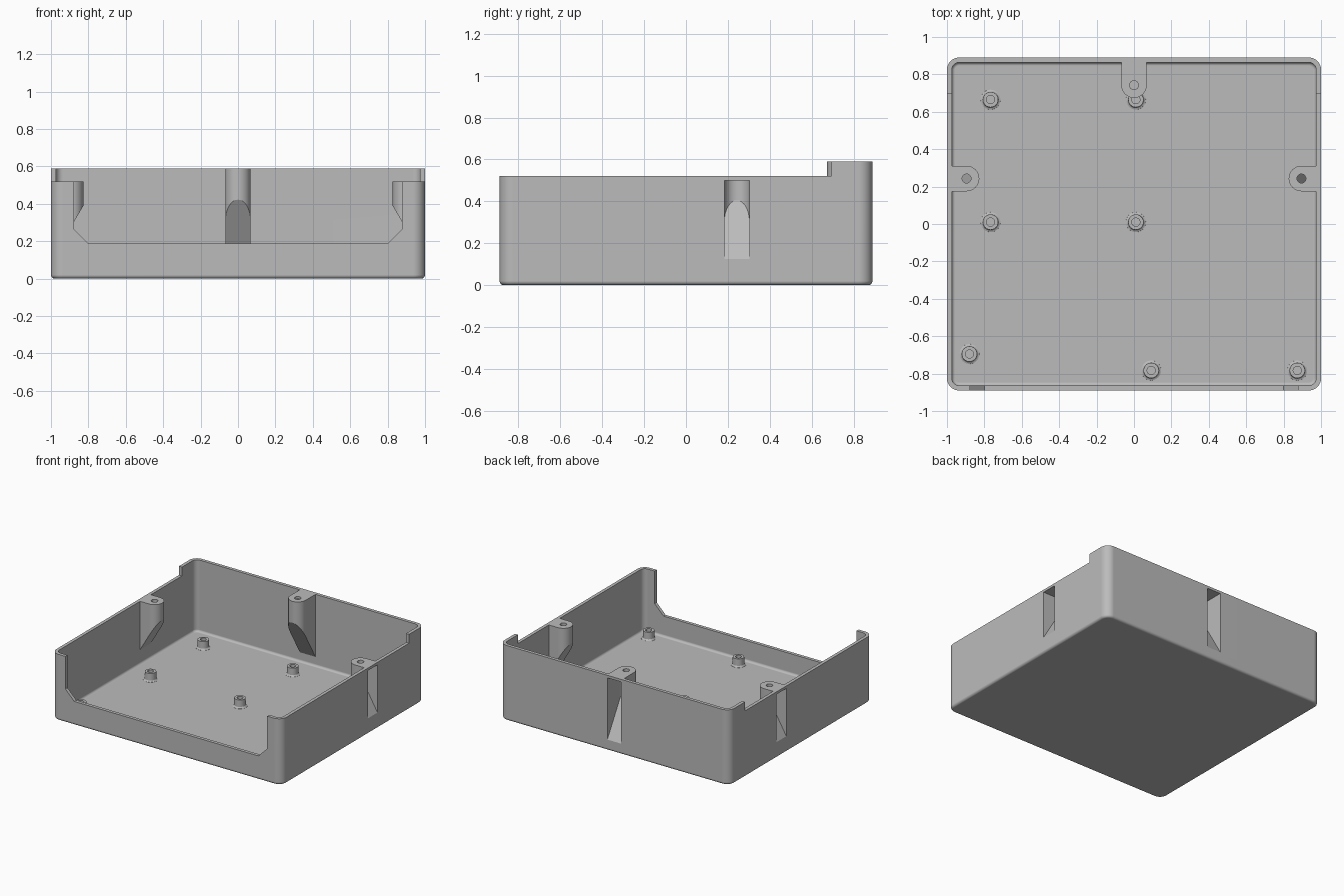
import bpy, bmesh, math
from mathutils import Vector

if "Cube" in bpy.data.objects:
    bpy.data.objects.remove(bpy.data.objects["Cube"])

grey = bpy.data.materials.new("plain_grey")
grey.use_nodes = True
grey.diffuse_color = (0.5, 0.5, 0.5, 1)
grey.node_tree.nodes["Principled BSDF"].inputs["Base Color"].default_value = (0.5, 0.5, 0.5, 1)

HALF_X, HALF_Y, WALL = 1.0, 0.89, 0.026
LOW_RIM, HIGH_RIM, TALL = 0.52, 0.59, 0.75


def finish(name, bm):
    bmesh.ops.recalc_face_normals(bm, faces=bm.faces)
    mesh = bpy.data.meshes.new(name)
    bm.to_mesh(mesh)
    bm.free()
    mesh.materials.append(grey)
    obj = bpy.data.objects.new(name, mesh)
    bpy.context.collection.objects.link(obj)
    return obj


def activate(obj):
    bpy.ops.object.select_all(action='DESELECT')
    obj.select_set(True)
    bpy.context.view_layer.objects.active = obj


def loft(rings):
    """Closed solid through equal-length rings of points."""
    bm = bmesh.new()
    loops = [[bm.verts.new(p) for p in ring] for ring in rings]
    n = len(loops[0])
    for a, b in zip(loops, loops[1:]):
        for i in range(n):
            j = (i + 1) % n
            bm.faces.new((a[i], a[j], b[j], b[i]))
    bm.faces.new(loops[0])
    bm.faces.new(loops[-1])
    return bm


def prism(outline, z0, z1):
    return loft([[(x, y, z) for x, y in outline] for z in (z0, z1)])


def rounded_rect(hx, hy, r, z, steps=8):
    pts = []
    for q, (sx, sy) in enumerate(((1, 1), (-1, 1), (-1, -1), (1, -1))):
        for k in range(steps + 1):
            a = (q + k / steps) * math.pi / 2
            pts.append((sx * (hx - r) + r * math.cos(a), sy * (hy - r) + r * math.sin(a), z))
    return pts


def tray_solid(inset, floor, edge):
    """Rounded block whose bottom edge is filleted."""
    rings = []
    for k in range(7):
        a = k / 6 * math.pi / 2
        d = inset + edge * (1 - math.sin(a))
        rings.append(rounded_rect(HALF_X - d, HALF_Y - d, 0.065 - d, floor + edge * (1 - math.cos(a))))
    rings.append(rounded_rect(HALF_X - inset, HALF_Y - inset, 0.065 - inset, TALL))
    return loft(rings)


def combine(body, bm, operation):
    tool = finish("cutter", bm)
    tool.hide_render = True
    mod = body.modifiers.new("combine", 'BOOLEAN')
    mod.object, mod.operation, mod.solver = tool, operation, 'EXACT'
    activate(body)
    bpy.ops.object.modifier_apply(modifier=mod.name)
    bpy.data.objects.remove(tool)


def circle(x, y, r, n=24):
    return [(x + r * math.cos(2 * math.pi * i / n), y + r * math.sin(2 * math.pi * i / n)) for i in range(n)]


def pillar(wall, inward, depth, radius, start, top, foot):
    """Round-nosed pillar growing inward from a wall, its foot cut by a slope."""
    inward = Vector(inward)
    side = Vector((-inward.y, inward.x))
    outline = [Vector(wall) + inward * start + side * -radius]
    for k in range(17):
        a = (k / 16 - 0.5) * math.pi
        outline.append(Vector(wall) + inward * (depth + radius * math.cos(a)) + side * radius * math.sin(a))
    outline.append(Vector(wall) + inward * start + side * radius)
    bm = prism([tuple(p) for p in outline], -0.3, top)
    bmesh.ops.recalc_face_normals(bm, faces=bm.faces)
    normal = Vector((inward.x * 1.7, inward.y * 1.7, -1))
    cut = bmesh.ops.bisect_plane(bm, geom=bm.verts[:] + bm.edges[:] + bm.faces[:],
                                 plane_co=(wall[0], wall[1], foot), plane_no=normal, clear_outer=True)
    edges = [e for e in cut["geom_cut"] if isinstance(e, bmesh.types.BMEdge)]
    bmesh.ops.holes_fill(bm, edges=edges, sides=0)
    return bm


# Tray shell
tray = finish("tray_shell", tray_solid(0, 0, 0.02))
combine(tray, tray_solid(WALL, WALL, 0.018), 'DIFFERENCE')

# Screw bosses: wall point, inward direction, axis depth, rim height, foot height
bosses = [((HALF_X, 0.243), (-1, 0), 0.105, LOW_RIM, 0.095),
          ((-HALF_X, 0.243), (1, 0), 0.105, LOW_RIM, 0.095),
          ((0, HALF_Y), (0, -1), 0.148, HIGH_RIM, 0.055)]
for wall, inward, depth, rim, foot in bosses:
    combine(tray, pillar(wall, inward, depth, 0.068, 0.012, TALL - 0.05, foot), 'UNION')

# Rim: low along front and sides, high at the back
low_outline = [(-2, -2), (2, -2), (2, 0.695), (0.3, 0.695), (0.3, 0.6),
               (-0.3, 0.6), (-0.3, 0.695), (-2, 0.695)]
combine(tray, prism(low_outline, LOW_RIM, 1), 'DIFFERENCE')
combine(tray, prism([(-2, -2), (2, -2), (2, 2), (-2, 2)], HIGH_RIM, 1), 'DIFFERENCE')

# Screw channels open to the outside, with a hole through each boss top
for wall, inward, depth, rim, foot in bosses:
    combine(tray, pillar(wall, inward, depth, 0.06, -0.05, rim - 0.02, foot + 0.03), 'DIFFERENCE')
    x, y = (w + d * depth for w, d in zip(wall, inward))
    combine(tray, prism(circle(x, y, 0.024), rim - 0.06, 1), 'DIFFERENCE')

# Front opening with chamfered lower corners
opening = [(-0.8, 0.187), (0.8, 0.187), (0.877, 0.264), (0.877, 1), (-0.877, 1), (-0.877, 0.264)]
combine(tray, loft([[(x, y, z) for x, z in opening] for y in (-1.2, -0.8)]), 'DIFFERENCE')


def smooth(obj):
    activate(obj)
    bpy.ops.object.shade_smooth_by_angle(angle=math.radians(30))
    mod = obj.modifiers.new("flat_normals", 'WEIGHTED_NORMAL')
    mod.keep_sharp = True


smooth(tray)

# Standoff posts with a flared foot and a blind hole
posts = [(-0.767, 0.665), (0.01, 0.665), (-0.767, 0.01), (0.01, 0.01),
         (-0.88, -0.695), (0.092, -0.783), (0.873, -0.783)]
profile = [(0.054, 0.022), (0.053, 0.027), (0.046, 0.03), (0.042, 0.036), (0.041, 0.09),
           (0.022, 0.09), (0.022, 0.032)]
for i, (x, y) in enumerate(posts):
    smooth(finish(f"standoff_post_{i + 1}",
                  loft([[(px, py, z) for px, py in circle(x, y, r)] for r, z in profile])))
